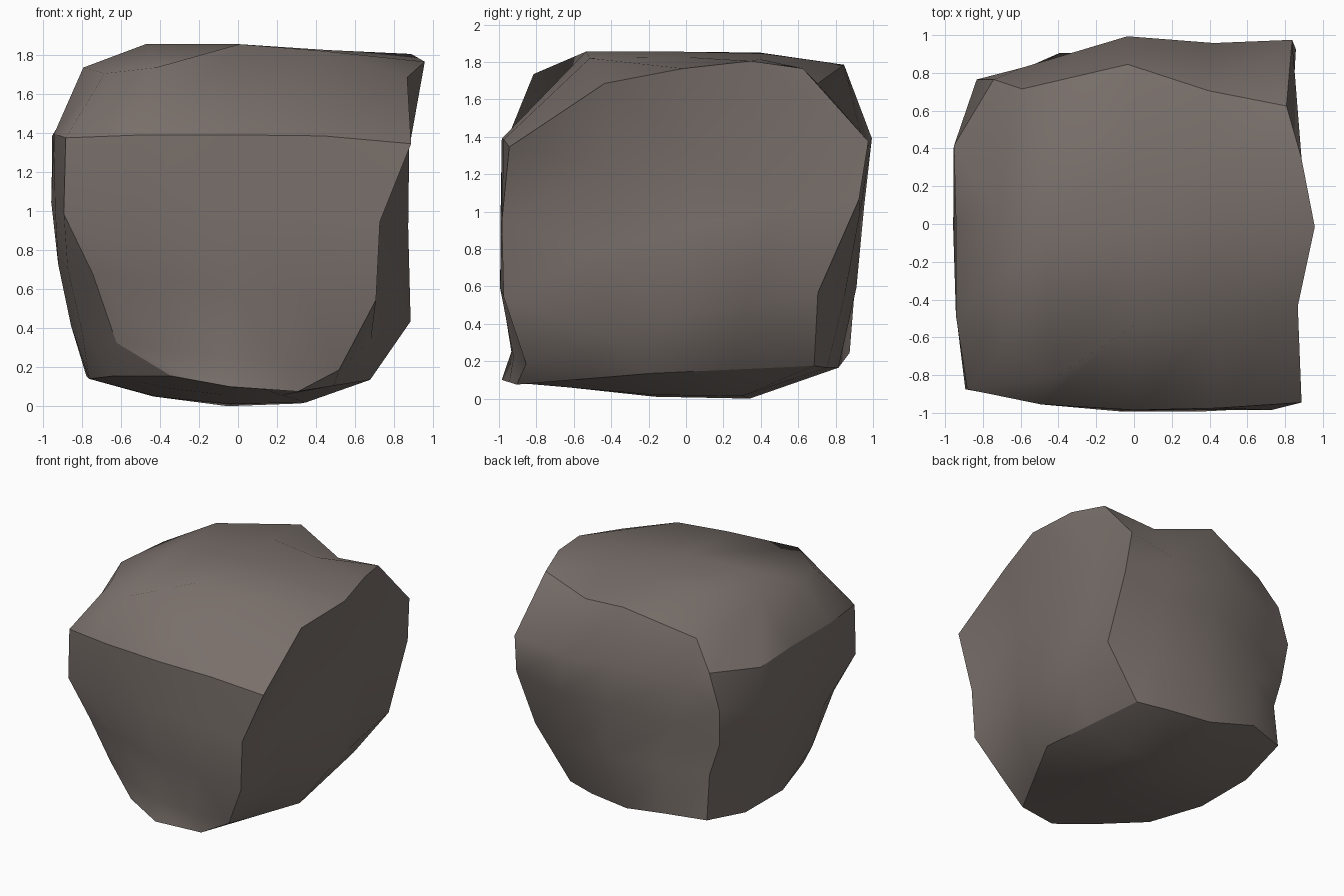
import bpy, bmesh
from mathutils import Vector as V

if "Cube" in bpy.data.objects:
    bpy.data.objects.remove(bpy.data.objects["Cube"])

# Corners of the blocky boulder: t = top, b = bottom, f/k = front/back, l/r = left/right
C = dict(tfl=(-.89, -.89, 1.39), tfr=(.88, -.96, 1.36), tkr=(.80, .61, 1.78), tkl=(-.75, .75, 1.43),
         bfl=(-.35, -.88, .17), bfr=(.30, -.92, .09), bkr=(.54, .67, .19), bkl=(-.735, .76, .25))

# Bend points along each ridge between two corners
RIDGES = {
    ('tfl', 'tfr'): [(-.5, -.97, 1.405), (0, -1, 1.405), (.43, -.99, 1.4)],
    ('tfr', 'tkr'): [(.86, -.45, 1.7), (.95, -.03, 1.78), (.88, .33, 1.82)],
    ('tkl', 'tkr'): [(-.6, .7, 1.65), (-.04, .83, 1.8), (.39, .69, 1.7)],
    ('tfl', 'tkl'): [(-.95, -.5, 1.41), (-.95, 0, 1.41), (-.96, .4, 1.4)],
    ('tfl', 'bfl'): [(-.9, -.89, 1.0), (-.75, -.83, .69), (-.63, -.74, .34)],
    ('tfr', 'bfr'): [(.72, -1, .96), (.7, -.99, .56), (.51, -.87, .2)],
    ('tkr', 'bkr'): [(.83, .96, 1.39), (.85, .91, 1.08), (.835, .69, .58)],
    ('tkl', 'bkl'): [(-.84, .75, 1.15), (-.81, .71, .85), (-.73, .72, .6)],
    ('bfl', 'bfr'): [(-.05, -1, .115)],
    ('bfr', 'bkr'): [(.67, -.2, .15)],
    ('bkl', 'bkr'): [(-.42, .86, .26), (-.05, .8, .18), (.3, .74, .18)],
    ('bfl', 'bkl'): [(-.74, -.5, .17), (-.8, .2, .14)],
}
N = 4


def ridge(a, b):
    """Ridge from a to b, resampled to N segments."""
    if (a, b) not in RIDGES:
        return ridge(b, a)[::-1]
    pts = [V(p) for p in [C[a], *RIDGES[a, b], C[b]]]
    out = []
    for i in range(N + 1):
        t = i / N * (len(pts) - 1)
        k = min(int(t), len(pts) - 2)
        out.append(pts[k].lerp(pts[k + 1], t - k))
    return out


def patch(a, b, c, d, axis, bulge):
    """Blend four ridges (a-b first row, d-c last row) and bulge inner rows."""
    top, low, left, right = ridge(a, b), ridge(d, c), ridge(a, d), ridge(b, c)
    grid = []
    for j in range(N + 1):
        v, row = j / N, []
        for i in range(N + 1):
            u = i / N
            p = (top[i].lerp(low[i], v) + left[j].lerp(right[j], u)
                 - top[0].lerp(top[N], u).lerp(low[0].lerp(low[N], u), v))
            if 0 < i < N and 0 < j < N:
                p[axis] += bulge[j - 1]
            row.append(p)
        grid.append(row)
    return grid


# Six sides of the boulder
sides = [
    patch('tfl', 'tfr', 'tkr', 'tkl', 2, (0, 0, 0)),
    patch('tfl', 'tfr', 'bfr', 'bfl', 1, (.02, -.01, -.05)),
    patch('tfr', 'tkr', 'bkr', 'bfr', 0, (-.05, -.09, -.01)),
    patch('tkl', 'tkr', 'bkr', 'bkl', 1, (-.01, .01, .09)),
    patch('tfl', 'tkl', 'bkl', 'bfl', 0, (.06, .03, .02)),
    patch('bfl', 'bfr', 'bkr', 'bkl', 2, (-.05, -.1, -.12)),
]
# Flat crown of the top side, then a shoulder column folded in on its left
CROWN = [[(-.43, -.83, 1.75), (0, -.55, 1.87), (.43, -.53, 1.835)],
         [(-.48, -.09, 1.87), (0, -.05, 1.87), (.45, 0, 1.84)],
         [(-.48, .38, 1.865), (0, .4, 1.86), (.42, .38, 1.83)]]
SHOULDER = [(-.69, -.66, 1.72), (-.8, -.36, 1.75), (-.74, .08, 1.76)]
top = sides[0]
for j, row in enumerate(CROWN):
    top[j + 1][1:4] = [V(p) for p in row]
for row, p in zip(top, [C['tfl'], *SHOULDER, C['tkl']]):
    row.insert(1, V(p))

# Stitch the sides together; ridges between sides stay sharp
bm = bmesh.new()
side_of = bm.faces.layers.int.new('side')
for s, grid in enumerate(sides):
    vs = [[bm.verts.new(p) for p in row] for row in grid]
    for r0, r1 in zip(vs, vs[1:]):
        for i in range(len(r0) - 1):
            f = bm.faces.new((r0[i], r0[i + 1], r1[i + 1], r1[i]))
            f[side_of] = s
            f.smooth = True
bmesh.ops.remove_doubles(bm, verts=bm.verts, dist=.001)
bmesh.ops.recalc_face_normals(bm, faces=bm.faces)
for e in bm.edges:
    if len({f[side_of] for f in e.link_faces}) > 1 and e.calc_face_angle(0) > .4:
        e.smooth = False

# Stand on the ground, centred
for k in range(3):
    lo, hi = min(v.co[k] for v in bm.verts), max(v.co[k] for v in bm.verts)
    shift = lo if k == 2 else (lo + hi) / 2
    for v in bm.verts:
        v.co[k] -= shift

mesh = bpy.data.meshes.new('boulder')
bm.to_mesh(mesh)
bm.free()
stone = bpy.data.materials.new('stone')
stone.diffuse_color = (.19, .16, .145, 1)
stone.use_nodes = True
stone.node_tree.nodes["Principled BSDF"].inputs["Base Color"].default_value = stone.diffuse_color
mesh.materials.append(stone)
bpy.context.collection.objects.link(bpy.data.objects.new('boulder', mesh))
